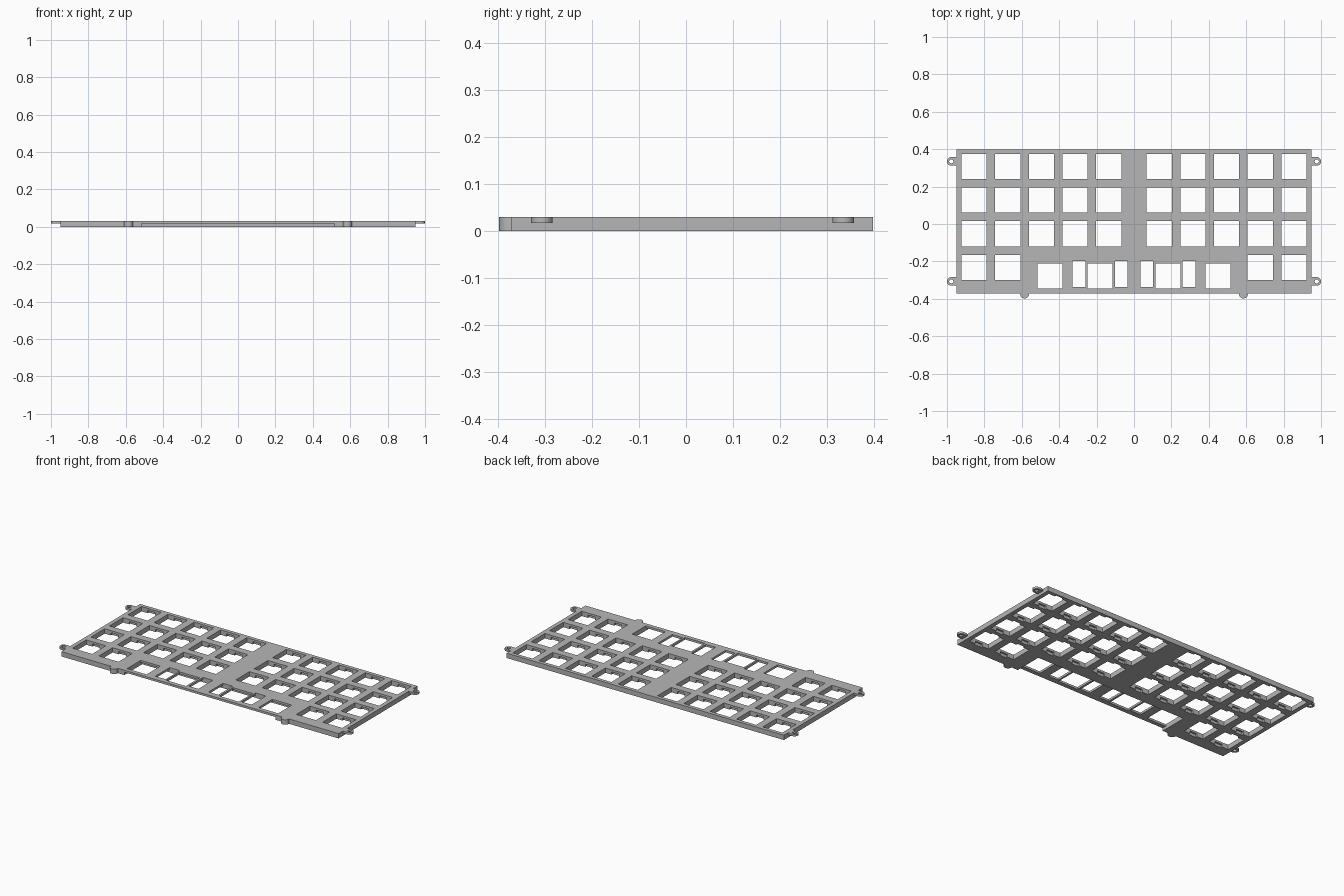
import bpy
import bmesh
from math import sin, cos, pi

if "Cube" in bpy.data.objects:
    bpy.data.objects.remove(bpy.data.objects["Cube"], do_unlink=True)

grey = bpy.data.materials.new("plate grey")
grey.use_nodes = True
grey.diffuse_color = (0.47, 0.47, 0.47, 1)
grey.node_tree.nodes["Principled BSDF"].inputs["Base Color"].default_value = (0.47, 0.47, 0.47, 1)

TOP, THIN = 0.03, 0.017          # upper surface, underside of thin areas
HALF_X, FRONT, BACK = 0.948, -0.372, 0.398
PITCH, HOLE = 0.18, 0.067        # key spacing, half hole width
NOTCH_W, NOTCH_D = 0.025, 0.011  # clip notch half width and depth


def make_object(name, bm):
    bmesh.ops.recalc_face_normals(bm, faces=bm.faces)
    mesh = bpy.data.meshes.new(name)
    bm.to_mesh(mesh)
    bm.free()
    mesh.materials.append(grey)
    obj = bpy.data.objects.new(name, mesh)
    bpy.context.collection.objects.link(obj)
    return obj


def box(cx, cy, hx, hy):
    return (round(cx - hx, 4), round(cx + hx, 4), round(cy - hy, 4), round(cy + hy, 4))


# Key openings: through holes and thin underside areas as rectangles
holes, thin = [], [(-0.517, 0.517, FRONT, -0.197)]
for side in (-1, 1):
    for row in range(4):
        for col in range(5):
            if row == 3 and col < 3:
                continue
            x, y = side * (0.135 + col * PITCH), 0.308 - row * PITCH
            holes.append(box(x, y, HOLE, HOLE))
            thin.append(box(x, y, NOTCH_W, HOLE + NOTCH_D))
    # Thumb keys with stabiliser slots
    for x in (0.181, 0.45):
        holes.append(box(side * x, -0.279, HOLE, HOLE))
    holes.append(box(side * 0.068, -0.267, 0.033, 0.07))
    holes.append(box(side * 0.294, -0.267, 0.035, 0.07))


def inside(rects, x, y):
    return any(a < x < b and c < y < d for a, b, c, d in rects)


def build_plate():
    rects = holes + thin
    xs = sorted({-HALF_X, HALF_X} | {v for r in rects for v in r[:2]})
    ys = sorted({FRONT, BACK} | {v for r in rects for v in r[2:]})
    nx, ny = len(xs) - 1, len(ys) - 1

    def floor(i, j):
        """Underside height of a cell, or TOP where there is no material."""
        if not (0 <= i < nx and 0 <= j < ny):
            return TOP
        x, y = (xs[i] + xs[i + 1]) / 2, (ys[j] + ys[j + 1]) / 2
        if inside(holes, x, y):
            return TOP
        return THIN if inside(thin, x, y) else 0.0

    bm = bmesh.new()

    def quad(*pts):
        bm.faces.new([bm.verts.new(p) for p in pts])

    for i in range(nx):
        for j in range(ny):
            z = floor(i, j)
            if z == TOP:
                continue
            x0, x1, y0, y1 = xs[i], xs[i + 1], ys[j], ys[j + 1]
            quad((x0, y0, TOP), (x1, y0, TOP), (x1, y1, TOP), (x0, y1, TOP))
            quad((x0, y1, z), (x1, y1, z), (x1, y0, z), (x0, y0, z))
            # Walls towards emptier neighbours, split at the thin level
            for di, dj, a, b in ((-1, 0, (x0, y1), (x0, y0)), (1, 0, (x1, y0), (x1, y1)),
                                 (0, -1, (x0, y0), (x1, y0)), (0, 1, (x1, y1), (x0, y1))):
                other = floor(i + di, j + dj)
                for lo, hi in ((0.0, THIN), (THIN, TOP)):
                    if z <= lo and other >= hi:
                        quad((*a, lo), (*b, lo), (*b, hi), (*a, hi))
    bmesh.ops.remove_doubles(bm, verts=bm.verts, dist=1e-5)
    bmesh.ops.dissolve_limit(bm, angle_limit=0.01, verts=bm.verts, edges=bm.edges)
    return make_object("switch_plate", bm)


def build_tab(name, side, y):
    """Screw tab: rounded outer end, square root, round hole."""
    bm = bmesh.new()
    n, r_out, r_in, root = 32, 0.023, 0.011, 0.03
    rings = []
    for k in range(n):
        c, s = cos(2 * pi * k / n), sin(2 * pi * k / n)
        if c >= 0:
            ox, oy = r_out * c, r_out * s
        else:
            f = min(root / -c, r_out / max(abs(s), 1e-6))
            ox, oy = f * c, f * s
        rings.append([bm.verts.new((side * (0.977 + px), y + py, z))
                      for px, py, z in ((ox, oy, THIN), (ox, oy, TOP),
                                        (r_in * c, r_in * s, TOP), (r_in * c, r_in * s, THIN))])
    for k in range(n):
        a, b = rings[k], rings[(k + 1) % n]
        for m in range(4):
            q = (m + 1) % 4
            bm.faces.new((a[m], b[m], b[q], a[q]))
    return make_object(name, bm)


def build_bump(name, x):
    """Half-round locating bump on the front edge."""
    bm = bmesh.new()
    r, n = 0.024, 16
    outline = [(x + r * cos(pi + pi * k / n), FRONT - 0.002 + r * sin(pi + pi * k / n))
               for k in range(n + 1)]
    outline += [(x + r, FRONT), (x - r, FRONT)]
    base = bm.faces.new([bm.verts.new((px, py, 0)) for px, py in outline])
    top = bmesh.ops.extrude_face_region(bm, geom=[base])["geom"]
    bmesh.ops.translate(bm, vec=(0, 0, TOP),
                        verts=[v for v in top if isinstance(v, bmesh.types.BMVert)])
    return make_object(name, bm)


parts = [build_plate()]
for side, label in ((1, "left"), (-1, "right")):
    parts.append(build_tab("back_screw_tab_" + label, side, 0.335))
    parts.append(build_tab("front_screw_tab_" + label, side, -0.307))
    parts.append(build_bump("front_bump_" + label, side * 0.585))

# Smooth the round parts, keep hard edges
for obj in parts[1:]:
    obj.select_set(True)
bpy.context.view_layer.objects.active = parts[1]
bpy.ops.object.shade_smooth_by_angle(angle=0.6)
